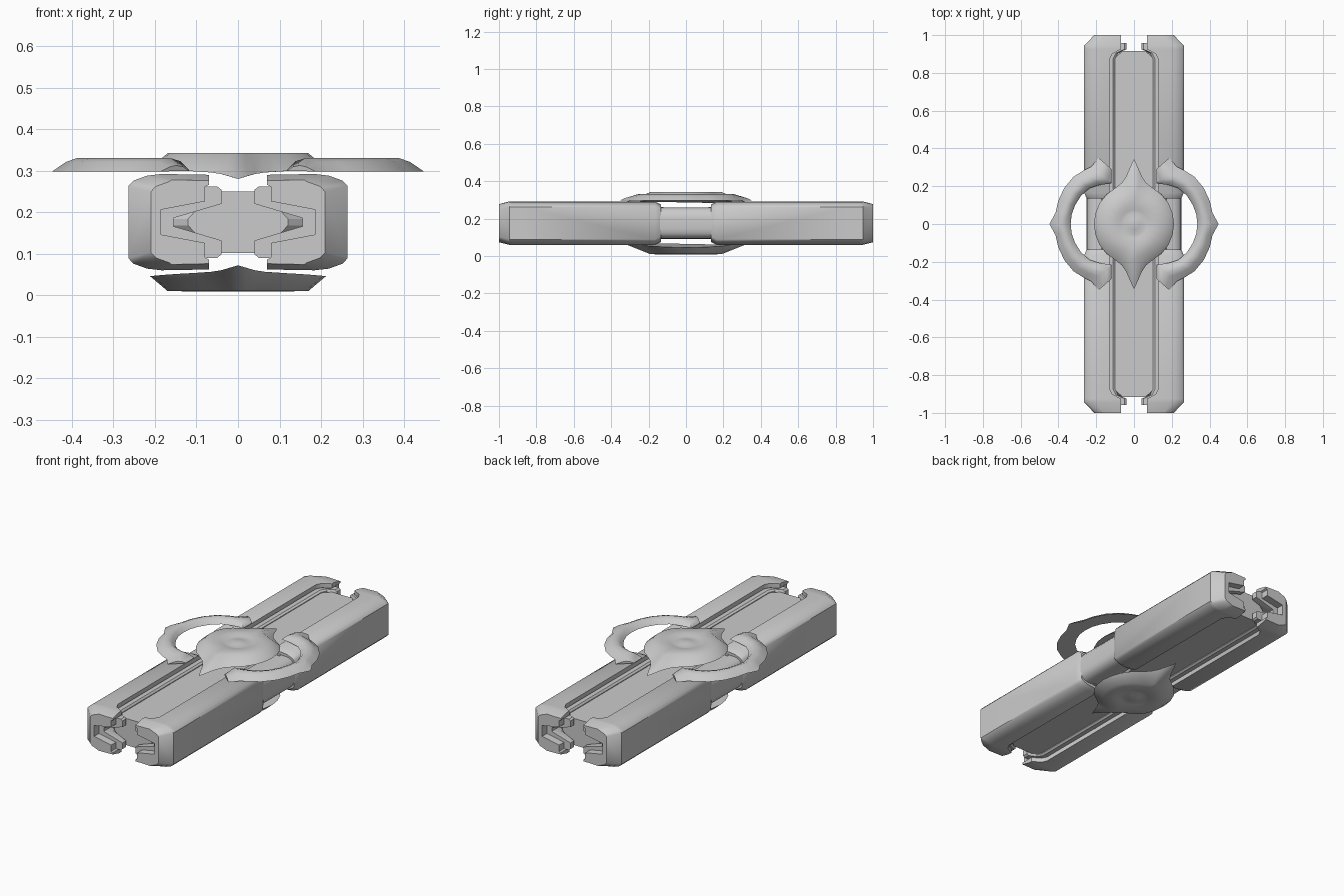
import bpy, math

if "Cube" in bpy.data.objects:
    bpy.data.objects.remove(bpy.data.objects["Cube"])

MID = 0.176  # height of the horizontal symmetry plane

mat = bpy.data.materials.new("light grey")
mat.diffuse_color = (0.6, 0.6, 0.6, 1)
mat.use_nodes = True
mat.node_tree.nodes["Principled BSDF"].inputs["Base Color"].default_value = mat.diffuse_color


def make(name, verts, faces, angle=35):
    me = bpy.data.meshes.new(name)
    me.from_pydata(verts, [], faces)
    ob = bpy.data.objects.new(name, me)
    bpy.context.collection.objects.link(ob)
    me.materials.append(mat)
    bpy.ops.object.select_all(action='DESELECT')
    ob.select_set(True)
    bpy.context.view_layer.objects.active = ob
    bpy.ops.object.mode_set(mode='EDIT')
    bpy.ops.mesh.select_all(action='SELECT')
    bpy.ops.mesh.normals_make_consistent(inside=False)
    bpy.ops.object.mode_set(mode='OBJECT')
    bpy.ops.object.shade_smooth_by_angle(angle=math.radians(angle))
    return ob


def loft(name, rings, angle=35):
    """Skin closed rings of equal length and cap both ends."""
    n = len(rings[0])
    verts = [v for r in rings for v in r]
    faces = [(k*n + i, k*n + (i+1) % n, (k+1)*n + (i+1) % n, (k+1)*n + i)
             for k in range(len(rings)-1) for i in range(n)]
    faces += [tuple(range(n)), tuple(range(len(verts)-n, len(verts)))]
    return make(name, verts, faces, angle)


def section(half, y, sx, sy):
    """Mirror an upper half profile (x, height) about the middle plane."""
    pts = half + [(x, -h) for x, h in reversed(half)]
    return [(sx*x, sy*y, MID + h) for x, h in pts]


# Channel-shaped outer rails: (y, outer x, height cut, inner lip x)
RAIL = [(0.135, 0.25, 0.015, 0.13), (0.165, 0.264, 0, 0.13), (0.87, 0.264, 0, 0.13),
        (0.9, 0.264, 0, 0.115), (0.925, 0.264, 0, 0.07), (0.945, 0.264, 0, 0.07),
        (1.0, 0.21, 0.014, 0.07)]
# Inner liners: (y, lip x)
LINER = [(0.12, 0.1), (0.875, 0.1), (0.905, 0.085), (0.925, 0.04), (0.958, 0.04)]


def rail_half(o, c, i):
    return [(o, 0.087-c), (o-0.012, 0.1-c), (o-0.045, 0.112-c), (max(o-0.08, 0.16), 0.116-c),
            (i, 0.114-c), (i, 0.09), (i+0.01, 0.085), (i+0.01, 0.05), (0.185, 0.03)]


def liner_half(i):
    return [(0.19, 0.06), (0.17, 0.086), (i+0.01, 0.086), (i, 0.078), (i, 0.044), (0.155, 0.01)]


for sx, xs in ((-1, "left"), (1, "right")):
    for sy, ys in ((-1, "front"), (1, "back")):
        loft(f"{ys}_{xs}_rail",
             [section(rail_half(o, c, i), y, sx, sy) for y, o, c, i in RAIL], 40)
        loft(f"{ys}_{xs}_liner",
             [section(liner_half(i), y, sx, sy) for y, i in LINER], 30)
    # Rounded waist visible between the rails
    waist = [(0.252, 0.03), (0.248, 0.055), (0.235, 0.073), (0.21, 0.083), (0.13, 0.085)]
    loft(f"{xs}_waist", [section(waist, y, sx, 1) for y in (-0.16, 0.16)], 50)

# Long core bar with clipped end corners
core = []
for y, w in ((-0.915, 0.06), (-0.88, 0.1), (0.88, 0.1), (0.915, 0.06)):
    half = [(w + 0.06, 0.008), (w, 0.074), (-w, 0.074), (-w - 0.06, 0.008)]
    core.append(section(half, y, 1, 1))
loft("core_bar", core, 20)

# Pointed oval emblems, above and below
QUARTER = [(0.212, 0), (0.205, 0.055), (0.183, 0.11), (0.145, 0.157), (0.1, 0.19),
           (0.065, 0.218), (0.04, 0.255), (0.022, 0.298), (0, 0.345)]
OUTLINE = (QUARTER + [(-x, y) for x, y in QUARTER[-2::-1]]
           + [(-x, -y) for x, y in QUARTER[1:]] + [(x, -y) for x, y in QUARTER[-2:0:-1]])


def emblem(name, s):
    def ring(radius, z):
        return [(radius*x/math.hypot(x, y), radius*y/math.hypot(x, y), MID + s*(z-MID))
                for x, y in OUTLINE]
    rim = [(x, y, MID + s*(0.306 - 0.026*(abs(y)/0.345)**2 - MID)) for x, y in OUTLINE]
    rings = [rim]
    # Shoulder follows the outline but stays shorter toward the points
    rings.append([(x*0.8, y*(0.8 - 0.25*(abs(y)/0.345)**2), MID + s*(0.342-MID))
                  for x, y in OUTLINE])
    rings += [ring(0.1, 0.343), ring(0.075, 0.337), ring(0.055, 0.334),
              ring(0.03, 0.341), ring(0.008, 0.343)]
    loft(name, rings, 50)


emblem("top_emblem", 1)
emblem("bottom_emblem", -1)

# Crescent guards: matching outer and inner edge points from the point to the tip
OUTER = [(0.448, 0), (0.415, 0.06), (0.402, 0.12), (0.37, 0.19), (0.32, 0.25),
         (0.265, 0.285), (0.225, 0.305), (0.187, 0.35)]
INNER = [(0.335, 0), (0.33, 0.05), (0.312, 0.1), (0.28, 0.15), (0.235, 0.19),
         (0.18, 0.207), (0.118, 0.215), (0.118, 0.29)]


def crescent(name, sx):
    pairs = list(zip(OUTER, INNER))
    pairs = [((a, -b), (c, -d)) for (a, b), (c, d) in pairs[:0:-1]] + pairs
    rings = []
    for k, ((ax, ay), (bx, by)) in enumerate(pairs):
        end = k in (0, len(pairs)-1)
        ring = []
        for t, z in ((0, 0.298), (0.3, 0.321), (0.55, 0.331), (0.8, 0.323), (1, 0.302)):
            h = 0.298 + (z-0.298)*(0.45 if end else 1)
            ring.append((sx*(ax + (bx-ax)*t), ay + (by-ay)*t, h))
        rings.append(ring)
    loft(name, rings, 50)


crescent("left_crescent", -1)
crescent("right_crescent", 1)
